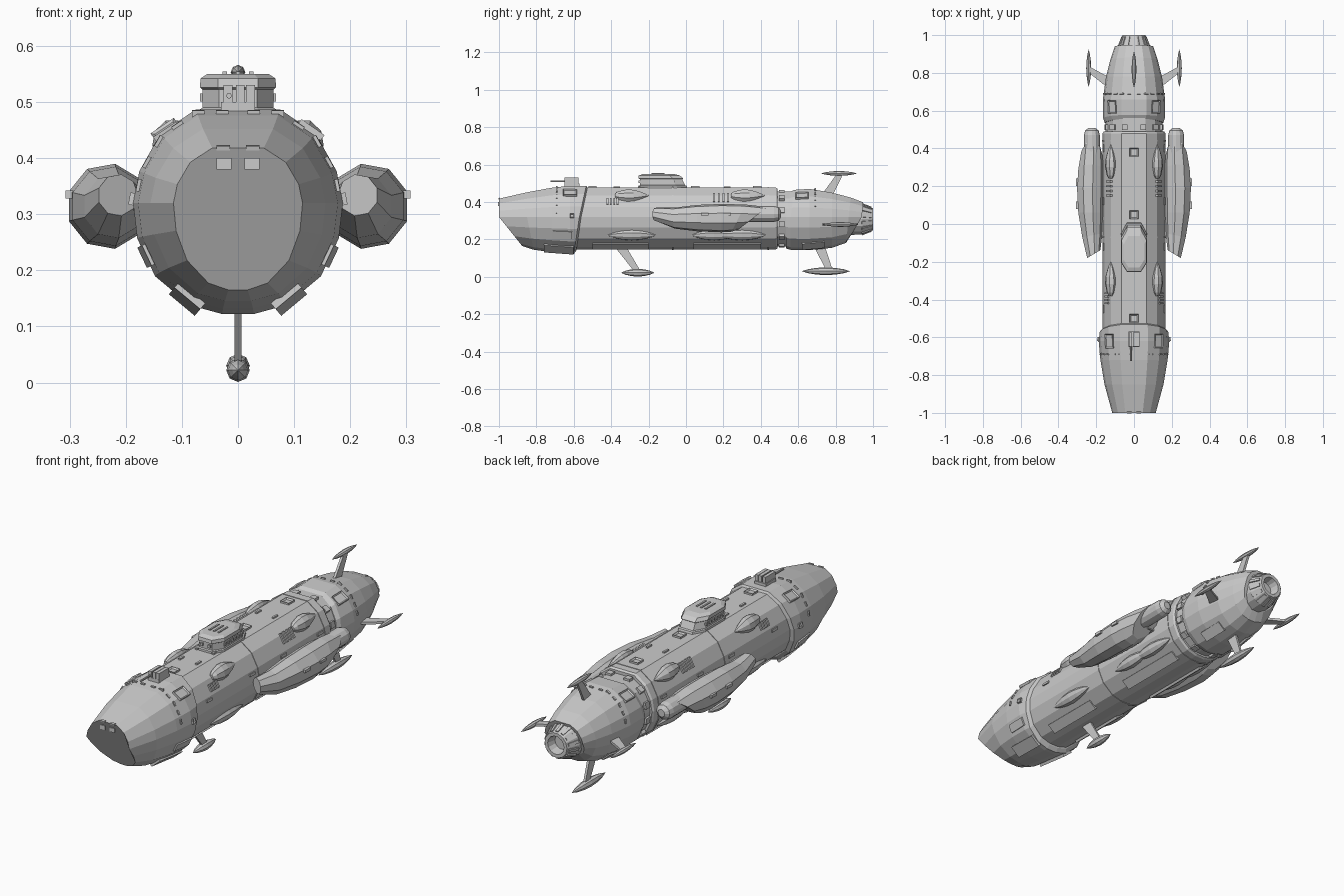
import bpy, bmesh, math
from mathutils import Vector, Matrix
from mathutils.bvhtree import BVHTree

if "Cube" in bpy.data.objects:
    bpy.data.objects.remove(bpy.data.objects["Cube"])

ZM = 0.32  # height of the hull's widest line
trees = []


def finish(name, bm):
    bmesh.ops.recalc_face_normals(bm, faces=bm.faces[:])
    me = bpy.data.meshes.new(name)
    bm.to_mesh(me)
    ob = bpy.data.objects.new(name, me)
    bpy.context.collection.objects.link(ob)
    return bm


def loft(name, rings, caps=True):
    bm = bmesh.new()
    vs = [[bm.verts.new(p) for p in r] for r in rings]
    n = len(vs[0])
    for a, b in zip(vs, vs[1:]):
        for i in range(n):
            bm.faces.new((a[i], a[(i + 1) % n], b[(i + 1) % n], b[i]))
    if caps:
        bm.faces.new(vs[0])
        bm.faces.new(vs[-1])
    return finish(name, bm)


# hull cross-section: half outline, u = 0 at the widest line
HALF = [(.40, 1), (.74, .74), (.94, .34), (1, 0), (.96, -.32), (.79, -.66), (.46, -.92), (.15, -1)]
SECTION = HALF + [(-x, u) for x, u in reversed(HALF)]


def hull_ring(y, hw, top, bot, up=0, low=0):
    pts = []
    for x, u in SECTION:
        dz = u * (top - ZM) if u > 0 else u * (ZM - bot)
        pts.append((x * hw, y + up * max(dz, 0) + low * max(-dz, 0), ZM + dz))
    return pts


def hull(name, specs):
    trees.append(BVHTree.FromBMesh(loft(name, [hull_ring(*s) for s in specs])))


hull("bow_section", [(-1, .115, .418, .165, 0, .8), (-.85, .156, .452, .145, 0, .2),
                     (-.72, .178, .476, .132), (-.62, .187, .487, .122),
                     (-.57, .181, .487, .122, .22, -.15), (-.56, .165, .475, .14, .22, -.15)])
hull("mid_section", [(-.6, .166, .477, .147), (.48, .166, .477, .147), (.49, .160, .47, .153)])
hull("neck_ring", [(.46, .15, .455, .162), (.58, .15, .455, .162)])
hull("stern_section", [(.535, .155, .452, .152, .15), (.56, .163, .465, .144, .12), (.66, .165, .47, .143),
                       (.78, .148, .45, .155), (.87, .125, .424, .182, .1, -.1),
                       (.94, .102, .398, .225, .1, -.6)])
for nm, y in (("seam_mid", -.07), ("seam_rear", .44)):
    loft(nm, [hull_ring(y - .004, .1685, .4795, .1445), hull_ring(y + .004, .1685, .4795, .1445)])


def box(name, M, size, inset=0):
    bm = bmesh.new()
    bmesh.ops.create_cube(bm, size=1)
    bmesh.ops.scale(bm, vec=size, verts=bm.verts[:])
    if inset:
        top = [f for f in bm.faces if f.normal.z > .9 or f.calc_center_median().z > size[2] * .4]
        bmesh.ops.inset_region(bm, faces=top, thickness=inset, depth=-size[2] * .4)
    bm.transform(M)
    finish(name, bm)


def surface(y, ang):
    """Frame sitting on the hull: z along the normal, y along the ship."""
    d = Vector((math.cos(ang), 0, math.sin(ang)))
    o = Vector((0, y, ZM)) + d * .6
    hits = [h for h in (t.ray_cast(o, -d) for t in trees) if h[0]]
    loc, n = min(hits, key=lambda h: h[3])[:2]
    if n.dot(d) < 0:
        n = -n
    yy = (Vector((0, 1, 0)) - n * n.y).normalized()
    M = Matrix((yy.cross(n), yy, n)).transposed().to_4x4()
    M.translation = loc
    return M


def sides(deg):
    a = math.radians(deg)
    return [a] if abs(deg) == 90 else [a, math.pi - a]


def plate(name, y, deg, w, l, t=.012, inset=0):
    for a in sides(deg):
        box(name, surface(y, a), (w, l, t), inset)


# hatches and panels on both sides
plate("bow_hatch", -.62, 45, .05, .075, .012, .008)
plate("stern_hatch", .62, 45, .05, .07, .012, .008)
plate("bow_keel_plate", -.68, -62, .06, .16, .014)
plate("bow_cheek_plate", -.66, -30, .04, .10)
plate("bow_port", -.61, 2, .022, .022, .016, .005)
plate("stern_keel_plate", .68, -60, .05, .12)
plate("chine_plate", -.35, -62, .05, .30)
plate("chine_plate", .22, -62, .05, .36)
for y in (.38, .05, -.5):
    plate("deck_hatch", y, 90, .045, .045, .018, .008)
for y in (.22, -.24, -.37):
    plate("deck_fitting", y, 74, .01, .035, .014)
for y in (-.45, -.12, .12, .4):
    plate("side_fitting", y, 14, .012, .04)
for k in range(4):
    plate("upper_vent", .15 + k * .025, 38, .05, .01, .016)
    plate("upper_vent", -.42 + k * .018, 30, .035, .009, .016)
for k in range(6):
    plate("bow_rib", -.69, 10 + k * 14, .022, .008)
    plate("stern_rib", .69, 10 + k * 14, .02, .008)
    plate("neck_block", .512, -70 + k * 28, .03, .03, .02)
plate("bow_window", -.998, 75, .024, .01, .008)
for s in (-1, 1):
    box("bridge_window", Matrix.Translation((s * .025, -1, .39)), (.026, .008, .02))


def pod(name, M, length, w, h, seg=10, exps=((-1, .03), (-.75, .5), (-.4, .85), (0, 1), (.4, .85), (.75, .5), (1, .03))):
    """Tapered low-poly spindle along local y."""
    rings = []
    for t, r in exps:
        rings.append([M @ Vector((math.cos(a) * r * w, t * length, math.sin(a) * r * h))
                      for a in (2 * math.pi * i / seg for i in range(seg))])
    loft(name, rings)


# blisters along the shoulders and lower flanks
TEAR = ((-1, .35), (-.8, .7), (-.3, 1), (.1, .95), (.55, .6), (1, .08))
for y in (.33, -.29):
    for a in sides(43):
        pod("shoulder_blister", surface(y, a), .09, .036, .028, 8, TEAR)
for y, l in ((-.29, .13), (.15, .12), (.30, .13)):
    for a in sides(-35):
        pod("flank_blister", surface(y, a), l, .03, .022, 8)


# sensor vanes: spindle on a slanted strut
def strut(name, p, q, wide, thin, across):
    p, q = Vector(p), Vector(q)
    rings = []
    for c, k in ((p, 1.4), (q, .8)):
        rings.append([c + Vector((0, wide * k * i, 0)) + Vector(across) * thin * j
                      for i, j in ((-1, -1), (1, -1), (1, 1), (-1, 1))])
    loft(name, rings)


X, Z = (1, 0, 0), (0, 0, 1)
for root, tip, c, l, acr in (
        ((0, -.35, .16), (0, -.26, .03), (0, -.258, .022), .088, X),
        ((0, .71, .17), (0, .765, .04), (0, .748, .03), .128, X),
        ((0, .75, .43), (0, .82, .545), (0, .818, .553), .096, X),
        ((.13, .745, .28), (.235, .815, .28), (.24, .825, .28), .098, Z),
        ((-.13, .745, .28), (-.235, .815, .28), (-.24, .825, .28), .098, Z)):
    strut("vane_strut", root, tip, .022, .006, acr)
    r = .013 if c[2] > .5 or c[0] else .021
    pod("sensor_vane", Matrix.Translation(c), l, r, r, 8)

# side engine pods
for s in (-1, 1):
    rings = []
    for y, cx, r, kz, kx in ((-.16, .214, .036, 0, -.6), (-.06, .222, .055, 0, -.2), (.06, .230, .069, 0, 0),
                             (.19, .232, .074, 0, 0), (.28, .228, .071, .5, 0), (.36, .224, .058, 1.3, 0)):
        ring = []
        for i in range(9):
            a = 2 * math.pi * (i + .5) / 9
            dx, dz = math.cos(a) * r, math.sin(a) * r * 1.04
            ring.append((s * (cx + dx), y + kz * dz + kx * dx, .314 + (.02 if y < -.1 else 0) + dz))
        rings.append(ring)
    loft("side_pod", rings)
    loft("pod_exhaust", [[(s * (.223 + math.cos(a) * r), y, .336 + math.sin(a) * r)
                          for a in (2 * math.pi * i / 12 for i in range(12))]
                         for y, r in ((.24, .042), (.47, .042), (.495, .036), (.508, .018))])
    for y in (-.02, .14, .3):
        box("pod_pylon", Matrix.Translation((s * .175, y, .31)), (.05, .08, .032))
    for y in (.1, .22):
        box("pod_fitting", Matrix.Translation((s * .3, y, .335)), (.014, .04, .014))

# command tower
PLAN = [(.036, -.255), (.068, -.205), (.068, -.04), (.038, .015)]
PLAN += [(-x, y) for x, y in reversed(PLAN)]


def tower_ring(k, z, back=0):
    return [(x * k, -.13 + (y + .13) * k - (back if y > -.1 else 0), z) for x, y in PLAN]


loft("command_tower", [tower_ring(1, .45), tower_ring(.99, .487, .01), tower_ring(.93, .49, .01),
                       tower_ring(.93, .522, .025), tower_ring(1, .526, .03),
                       tower_ring(.98, .542, .045), tower_ring(.8, .55, .05)])
for x in (-.024, 0, .024):
    box("tower_slot", Matrix.Translation((x, -.15, .55)), (.008, .07, .008))
for s in (-1, 1):
    for k in range(6):
        box("tower_window", Matrix.Translation((s * .064, -.19 + k * .025, .508)), (.008, .014, .014))
    box("tower_window", Matrix.Translation((s * .02, -.248, .508)), (.012, .012, .014))

# bow gun turret
box("gun_base", Matrix.Translation((0, -.61, .49)), (.06, .08, .02))
for x in (-.018, .004, .022):
    box("gun_housing", Matrix.Translation((x, -.612, .513)), (.016, .075, .034))
pod("gun_barrel", Matrix.Translation((-.016, -.68, .511)), .045, .005, .005, 8, ((-1, 1), (1, 1)))

# main engine nozzle
CZ, N = .308, 14
loft("main_nozzle", [[(math.cos(a) * r, y, CZ + math.sin(a) * r) for a in (2 * math.pi * i / N for i in range(N))]
                     for r, y in ((.088, .85), (.083, .94), (.06, 1.0), (.044, 1.0), (.036, .955))])
for i in range(N):
    a = 2 * math.pi * (i + .5) / N
    M = Matrix.Translation((0, .965, CZ)) @ Matrix.Rotation(-a, 4, 'Y') @ Matrix.Translation((.072, 0, 0))
    box("nozzle_rib", M @ Matrix.Rotation(math.radians(21), 4, 'Z'), (.01, .055, .014))
